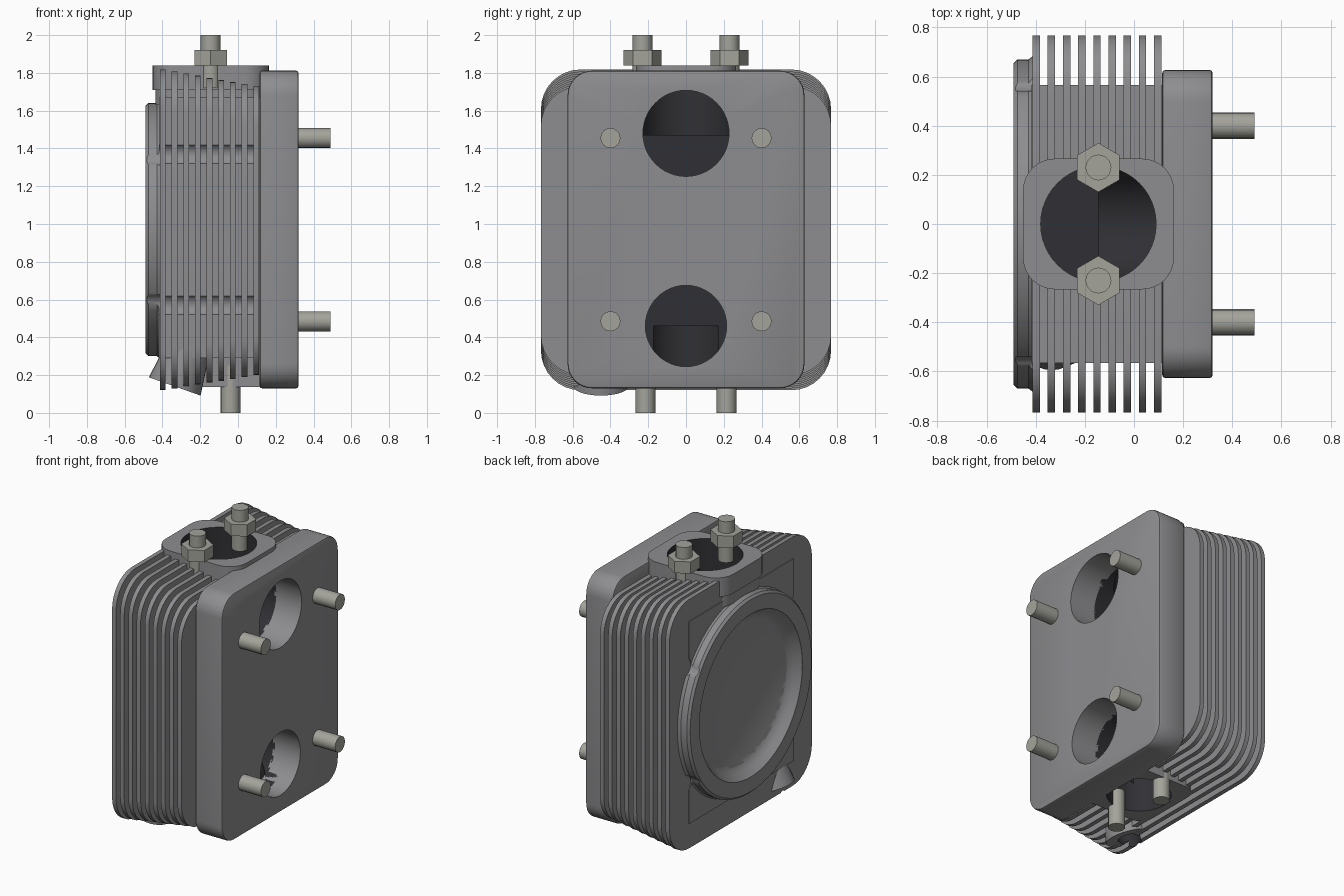
import bpy, bmesh, math
from mathutils import Matrix, Vector

if "Cube" in bpy.data.objects:
    bpy.data.objects.remove(bpy.data.objects["Cube"])


def material(name, col):
    m = bpy.data.materials.new(name)
    m.diffuse_color = (*col, 1)
    m.use_nodes = True
    m.node_tree.nodes["Principled BSDF"].inputs["Base Color"].default_value = m.diffuse_color
    return m


BODY = material("cast_metal", (0.27, 0.27, 0.28))
STEEL = material("steel", (0.37, 0.37, 0.33))
DARK = material("port_dark", (0.03, 0.03, 0.035))


def finish(name, bm, mat):
    bmesh.ops.recalc_face_normals(bm, faces=bm.faces)
    me = bpy.data.meshes.new(name)
    bm.to_mesh(me)
    bm.free()
    ob = bpy.data.objects.new(name, me)
    bpy.context.collection.objects.link(ob)
    me.materials.append(mat)
    return ob


def rounded(u0, u1, v0, v1, r, n=8):
    pts = []
    for k, (cu, cv) in enumerate([(u1 - r, v1 - r), (u0 + r, v1 - r),
                                  (u0 + r, v0 + r), (u1 - r, v0 + r)]):
        for i in range(n + 1):
            a = math.pi / 2 * (k + i / n)
            pts.append((cu + r * math.cos(a), cv + r * math.sin(a)))
    return pts


def circle(cu, cv, r, n=48, a0=0.0):
    return [(cu + r * math.cos(a0 + math.tau * i / n),
             cv + r * math.sin(a0 + math.tau * i / n)) for i in range(n)]


def add_prism(bm, pts, a, b, axis):
    def co(p, t):
        return (t, p[0], p[1]) if axis == 'x' else (p[0], p[1], t)
    lo = [bm.verts.new(co(p, a)) for p in pts]
    hi = [bm.verts.new(co(p, b)) for p in pts]
    bm.faces.new(lo)
    bm.faces.new(hi)
    for i in range(len(pts)):
        j = (i + 1) % len(pts)
        bm.faces.new((lo[i], lo[j], hi[j], hi[i]))


def prism(name, pts, a, b, axis, mat=BODY):
    bm = bmesh.new()
    add_prism(bm, pts, a, b, axis)
    return finish(name, bm, mat)


def cone(name, p, q, r1, r2, mat=BODY, n=32):
    p, q = Vector(p), Vector(q)
    rot = Vector((0, 0, 1)).rotation_difference(q - p).to_matrix().to_4x4()
    bm = bmesh.new()
    bmesh.ops.create_cone(bm, cap_ends=True, segments=n, radius1=r1, radius2=r2,
                          depth=(q - p).length,
                          matrix=Matrix.Translation((p + q) / 2) @ rot)
    return finish(name, bm, mat)


def lathe_x(name, profile, cz, mat=BODY, n=72):
    # closed solid of revolution about the x axis; first and last points lie on the axis
    bm = bmesh.new()
    rings = []
    for x, r in profile:
        if r == 0:
            rings.append([bm.verts.new((x, 0, cz))] * n)
        else:
            rings.append([bm.verts.new((x, y, z)) for y, z in circle(0, cz, r, n)])
    for A, B in zip(rings, rings[1:]):
        for i in range(n):
            j = (i + 1) % n
            bm.faces.new(list(dict.fromkeys((A[i], A[j], B[j], B[i]))))
    return finish(name, bm, mat)


def activate(ob):
    bpy.ops.object.select_all(action='DESELECT')
    ob.select_set(True)
    bpy.context.view_layer.objects.active = ob


def cut(ob, *cutters):
    activate(ob)
    for c in cutters:
        m = ob.modifiers.new("cut", 'BOOLEAN')
        m.operation, m.solver, m.object = 'DIFFERENCE', 'EXACT', c
        m.material_mode = 'TRANSFER'
        bpy.ops.object.modifier_apply(modifier=m.name)


def bevel(ob, w):
    activate(ob)
    m = ob.modifiers.new("bevel", 'BEVEL')
    m.width, m.segments, m.angle_limit = w, 2, math.radians(50)
    bpy.ops.object.modifier_apply(modifier=m.name)


CZ = 0.97      # centre height of the round cylinder seat
TX, BX = -0.145, -0.04   # top and bottom port centres in x

# Cutters: ports, dish, bolt bores, plug hole
port_top = prism("cut_port_top", circle(TX, 0, 0.235), 1.47, 2.1, 'z', DARK)
port_bot = prism("cut_port_bottom", circle(BX, 0, 0.2), -0.1, 0.46, 'z', DARK)
side_up = prism("cut_side_upper", circle(0, 1.48, 0.228), TX, 0.6, 'x', DARK)
side_lo = prism("cut_side_lower", circle(0, 0.46, 0.215), BX - 0.1, 0.6, 'x', DARK)
plate_up = prism("cut_plate_upper", circle(0, 1.48, 0.228), 0, 0.6, 'x')
plate_lo = prism("cut_plate_lower", circle(0, 0.46, 0.215), 0, 0.6, 'x')
dish = lathe_x("cut_dish", [(-0.6, 0), (-0.6, 0.555), (-0.489, 0.555), (-0.45, 0.525),
                            (-0.425, 0.5), (-0.405, 0.46), (-0.405, 0)], CZ)
bm = bmesh.new()
for y in (-0.6, 0.6):
    for z in (CZ - 0.4, CZ + 0.4):
        add_prism(bm, circle(y, z, 0.06, 20), -0.6, 0.11, 'x')
bores = finish("cut_bolt_bores", bm, BODY)
plug_a, plug_b = Vector((-0.335, -0.45, 0.14)), Vector((-0.22, -0.45, 0.465))
plug_hole = cone("cut_plug_hole", plug_a - (plug_b - plug_a) * 0.3,
                 plug_a.lerp(plug_b, 0.8), 0.07, 0.07, DARK)
cutters = [port_top, port_bot, side_up, side_lo, plate_up, plate_lo, dish, bores, plug_hole]
ports = (port_top, side_up, port_bot, side_lo)

# Core block
core = prism("core_block", [(-0.565, 0.29), (0.565, 0.29), (0.565, 1.67), (-0.565, 1.67)],
             -0.418, 0.13, 'x')
cut(core, *ports, dish, bores, plug_hole)

# Cooling fins, shrinking in height towards the flange plate
bm = bmesh.new()
for i in range(9):
    x, t = -0.413 + i * 0.0618, i / 8
    add_prism(bm, rounded(-0.768, 0.768, 0.12 + 0.08 * t, 1.818 - 0.088 * t, 0.21),
              x, x + 0.03, 'x')
fins = finish("cooling_fins", bm, BODY)
cut(fins, *ports, dish, plug_hole)

# Flange plate
plate = prism("flange_plate", rounded(-0.627, 0.627, 0.13, 1.812, 0.13), 0.115, 0.32, 'x')
bevel(plate, 0.012)
cut(plate, plate_up, plate_lo)

# Cylinder seat ring
ring = lathe_x("seat_ring", [(-0.49, 0), (-0.49, 0.655), (-0.475, 0.67), (-0.43, 0.67),
                             (-0.41, 0.685), (-0.40, 0.685), (-0.40, 0)], CZ)
cut(ring, dish, bores)

# Top and bottom port flanges
top = prism("top_flange", rounded(-0.452, 0.163, -0.266, 0.266, 0.13), 1.71, 1.84, 'z')
neck = prism("top_neck", rounded(-0.438, 0.15, -0.25, 0.25, 0.12), 1.63, 1.71, 'z')
bottom = prism("bottom_flange", rounded(-0.29, 0.21, -0.265, 0.265, 0.1), 0.137, 0.3, 'z')
cut(top, port_top)
cut(neck, port_top, side_up)
cut(bottom, port_bot, side_lo)

# Tilted plug boss
boss = cone("plug_boss", plug_a, plug_b, 0.145, 0.1)
cut(boss, plug_hole)

# Studs and nuts
for s, tag in ((-1, "near"), (1, "far")):
    prism(f"top_stud_{tag}", circle(TX, s * 0.23, 0.053, 12), 1.72, 2.0, 'z', STEEL)
    nut = prism(f"top_nut_{tag}", circle(TX, s * 0.23, 0.1, 6, math.pi / 2), 1.84, 1.92, 'z', STEEL)
    prism(f"bottom_stud_{tag}", circle(BX, s * 0.215, 0.053, 16), 0.0, 0.25, 'z', STEEL)
    for z, lv in ((0.485, "lower"), (1.455, "upper")):
        prism(f"side_stud_{tag}_{lv}", circle(s * 0.4, z, 0.053, 16), 0.25, 0.49, 'x', STEEL)

for c in cutters:
    bpy.data.objects.remove(c)
for ob in list(bpy.context.scene.objects):
    activate(ob)
    bpy.ops.object.shade_smooth_by_angle(angle=math.radians(32))
